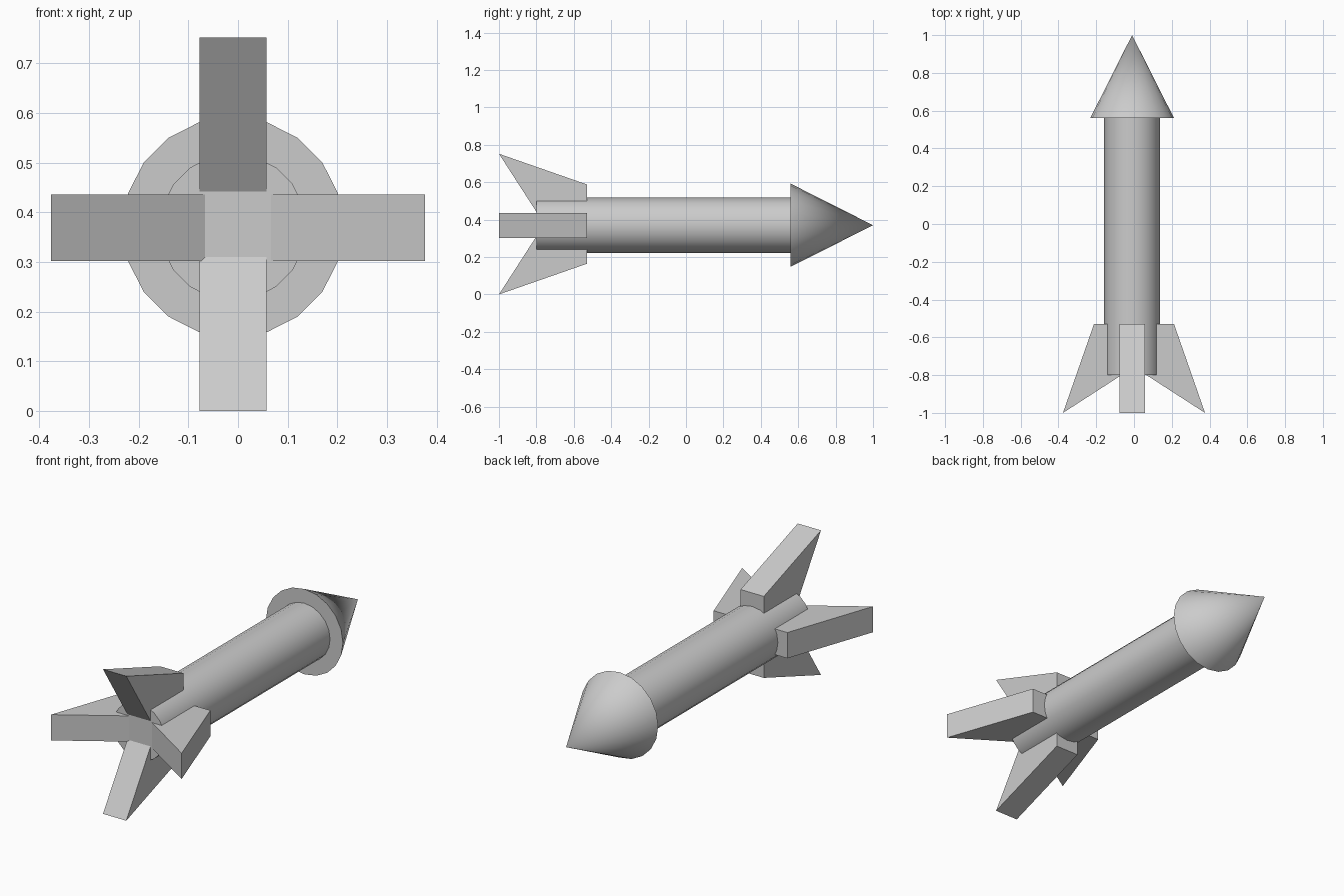
import bpy, bmesh, math
from mathutils import Matrix, Vector

if "Cube" in bpy.data.objects:
    bpy.data.objects.remove(bpy.data.objects["Cube"])

CX, CZ = -0.01, 0.37      # axis of the round parts
SIDES = 20


def round_part(name, r_back, r_front, y0, y1):
    """Closed cylinder or cone along +y."""
    bm = bmesh.new()
    place = Matrix.Translation((CX, (y0 + y1) / 2, CZ)) @ Matrix.Rotation(-math.pi / 2, 4, 'X')
    bmesh.ops.create_cone(bm, cap_ends=True, segments=SIDES, radius1=r_back,
                          radius2=r_front, depth=y1 - y0,
                          matrix=place @ Matrix.Rotation(0, 4, 'Z'))
    ob = add_object(name, bm)
    bpy.ops.object.select_all(action='DESELECT')
    bpy.context.view_layer.objects.active = ob
    ob.select_set(True)
    bpy.ops.object.shade_smooth_by_angle(angle=math.radians(40))


def add_object(name, bm):
    bmesh.ops.recalc_face_normals(bm, faces=bm.faces)
    me = bpy.data.meshes.new(name)
    bm.to_mesh(me)
    bm.free()
    ob = bpy.data.objects.new(name, me)
    bpy.context.collection.objects.link(ob)
    return ob


# Shaft and pointed head
round_part("shaft", 0.148, 0.148, -0.80, 0.56)
round_part("head", 0.222, 0.0, 0.56, 1.0)

# Swept tail fin profile: (distance from axis, y)
PROFILE = [(0.376, -1.0), (0.212, -0.53), (0.066, -0.53), (0.066, -0.80)]
HALF = 0.067


def fin(name, out, side, centre):
    bm = bmesh.new()
    out, side, centre = Vector(out), Vector(side), Vector(centre)
    verts = [bm.verts.new(centre + out * d + Vector((0, y, 0)) - side * HALF) for d, y in PROFILE]
    face = bm.faces.new(verts)
    new = bmesh.ops.extrude_face_region(bm, geom=[face])["geom"]
    bmesh.ops.translate(bm, vec=side * 2 * HALF,
                        verts=[v for v in new if isinstance(v, bmesh.types.BMVert)])
    add_object(name, bm)


# Four fins
for name, s in (("right", 1), ("left", -1)):
    fin(name + "_fin", (s, 0, 0), (0, 0, 1), (0, 0, 0.369))
for name, s in (("top", 1), ("bottom", -1)):
    fin(name + "_fin", (0, 0, s), (1, 0, 0), (CX, 0, 0.376))
